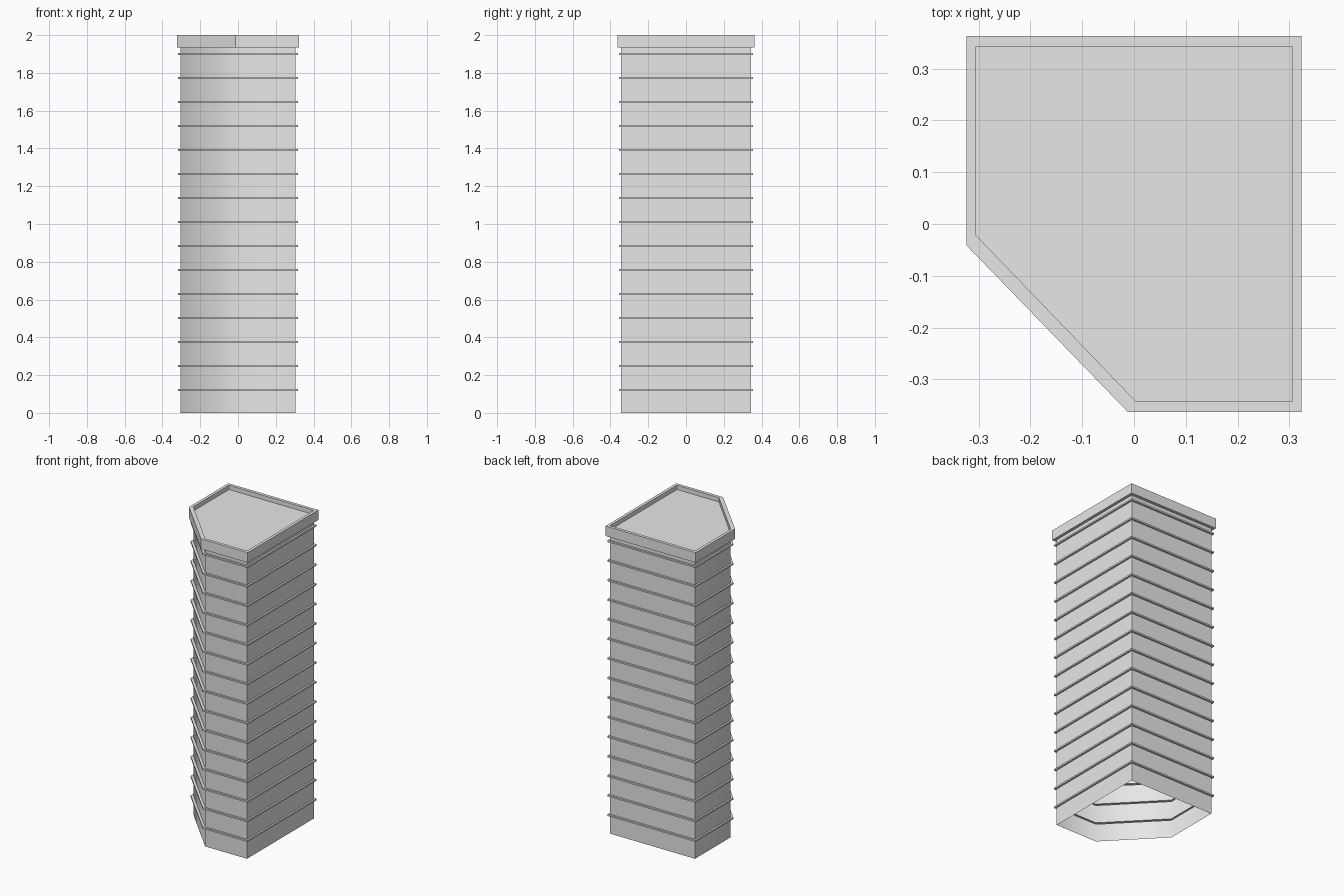
import bpy, bmesh, math
from mathutils import Vector

cube = bpy.data.objects.get("Cube")
if cube:
    bpy.data.objects.remove(cube, do_unlink=True)

grey = bpy.data.materials.new("light_grey")
grey.use_nodes = True
grey.diffuse_color = (0.8, 0.8, 0.8, 1)
grey.node_tree.nodes["Principled BSDF"].inputs["Base Color"].default_value = (0.8, 0.8, 0.8, 1)


def outline(half_x, half_y, cut_y, cut_x):
    """Rectangle with its front right corner cut off, counter-clockwise."""
    return [Vector(p) for p in ((-half_x, cut_y), (cut_x, -half_y), (half_x, -half_y),
                                (half_x, half_y), (-half_x, half_y))]


def shell(name, sections, closed_top=False):
    """Skin a stack of (outline, height) sections."""
    bm = bmesh.new()
    rings = [[bm.verts.new((p.x, p.y, z)) for p in pts] for pts, z in sections]
    for low, high in zip(rings, rings[1:]):
        for i in range(len(low)):
            j = (i + 1) % len(low)
            bm.faces.new((low[i], low[j], high[j], high[i]))
    if closed_top:
        bm.faces.new(rings[-1])
    mesh = bpy.data.meshes.new(name)
    bm.to_mesh(mesh)
    bm.free()
    mesh.materials.append(grey)
    obj = bpy.data.objects.new(name, mesh)
    bpy.context.collection.objects.link(obj)
    return obj


wall = outline(0.305, 0.343, -0.022, 0.004)
cap = outline(0.324, 0.363, -0.041, -0.012)
band = [w.lerp(c, 0.6) for w, c in zip(wall, cap)]

BANDS, FIRST, STEP, THICK = 15, 0.122, 0.127, 0.01
CAP_BASE, TOP, ROOF = 1.935, 2.0, 1.972

# Hollow tower wall, open at the bottom, with a hollow band at each storey
sections = [(wall, 0)]
for k in range(BANDS):
    z = FIRST + k * STEP
    low, high = z - THICK / 2, z + THICK / 2
    sections += [(wall, low), (band, low), (band, high), (wall, high)]
sections.append((wall, CAP_BASE))
tower = shell("tower_wall", sections)
bpy.ops.object.select_all(action="DESELECT")
tower.select_set(True)
bpy.context.view_layer.objects.active = tower
bpy.ops.object.shade_smooth_by_angle(angle=math.radians(60))

# Parapet with a sunken roof
shell("parapet_and_roof", [(wall, CAP_BASE), (cap, CAP_BASE), (cap, TOP),
                           (wall, TOP), (wall, ROOF)], closed_top=True)
